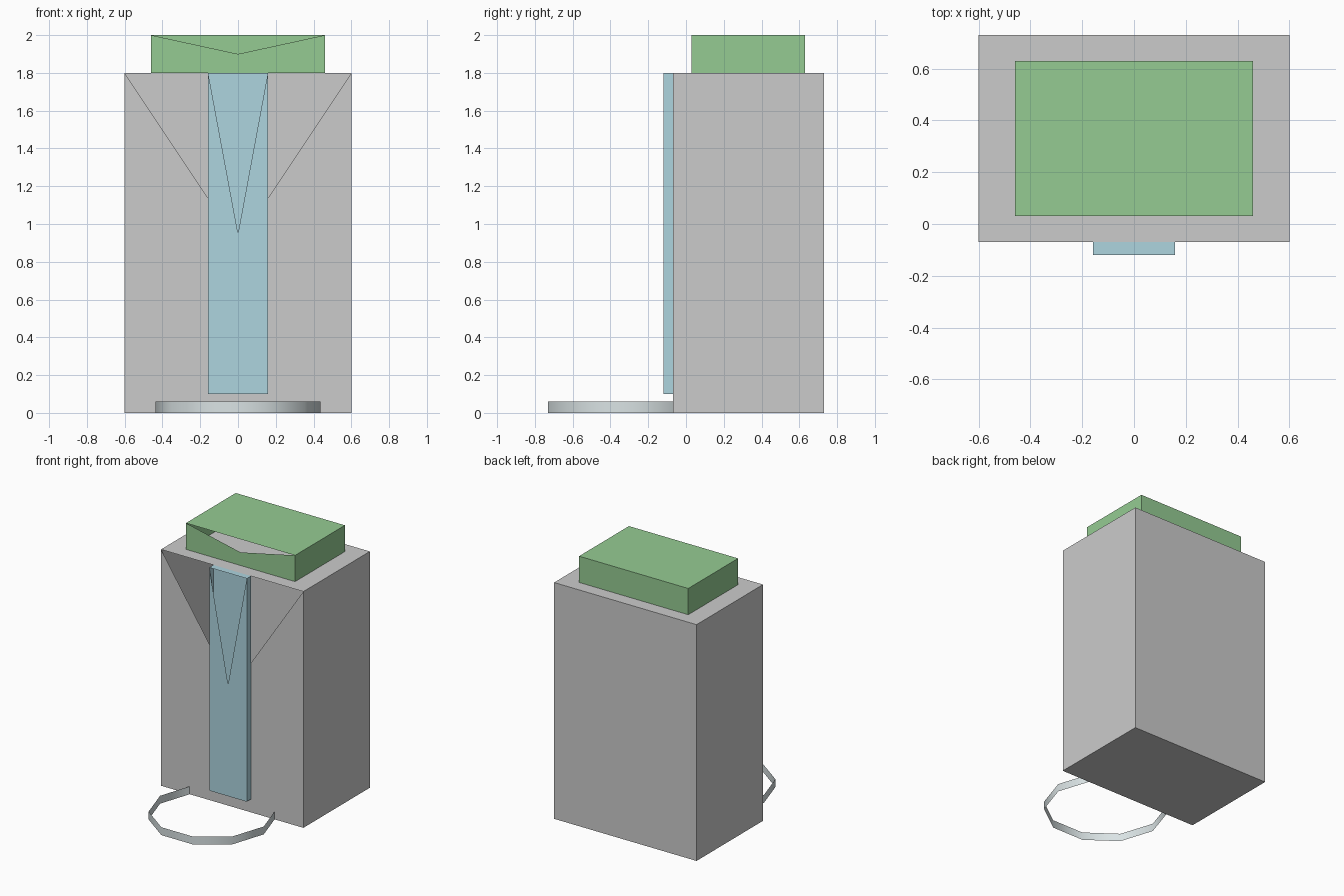
import bpy, bmesh
from math import cos, sin, pi

if "Cube" in bpy.data.objects:
    bpy.data.objects.remove(bpy.data.objects["Cube"])


def finish(name, bm, color=None):
    mesh = bpy.data.meshes.new(name)
    bm.to_mesh(mesh)
    bm.free()
    obj = bpy.data.objects.new(name, mesh)
    bpy.context.collection.objects.link(obj)
    if color:
        mat = bpy.data.materials.new(name + "_material")
        mat.diffuse_color = (*color, 1)
        mat.use_nodes = True
        mat.node_tree.nodes["Principled BSDF"].inputs["Base Color"].default_value = mat.diffuse_color
        mesh.materials.append(mat)
    return obj


def notched_box(name, half_width, y0, y1, z0, z1, color=None):
    """Hollow box whose front has an open V from the top corners to its centre."""
    bm = bmesh.new()
    w = half_width
    front = [bm.verts.new((x, y0, z)) for x, z in ((-w, z0), (w, z0), (w, z1), (-w, z1))]
    back = [bm.verts.new((v.co.x, y1, v.co.z)) for v in front]
    apex = bm.verts.new((0, y0, (z0 + z1) / 2))
    for i in range(4):
        j = (i + 1) % 4
        bm.faces.new((front[j], front[i], back[i], back[j]))
    bm.faces.new(back[::-1])
    for i, j in ((3, 0), (0, 1), (1, 2)):
        bm.faces.new((front[i], front[j], apex))
    return finish(name, bm, color)


# Main body, top cap and front strip
notched_box("body", 0.6, -0.07, 0.73, 0, 1.8)
notched_box("top_cap", 0.46, 0.03, 0.63, 1.8, 2.0, (0.30, 0.60, 0.29))
notched_box("front_strip", 0.158, -0.12, -0.07, 0.1, 1.8, (0.42, 0.66, 0.74))

# Thin ten-sided open band at the foot, running into the body
bm = bmesh.new()
sides, radius, cy = 10, 0.437, -0.314
rows = [[bm.verts.new((radius * cos(2 * pi * i / sides), cy + radius * sin(2 * pi * i / sides), z))
         for i in range(sides)] for z in (0, 0.06)]
for i in range(sides):
    j = (i + 1) % sides
    face = bm.faces.new((rows[0][i], rows[0][j], rows[1][j], rows[1][i]))
    face.smooth = True
finish("foot_band", bm, (0.70, 0.77, 0.78))
